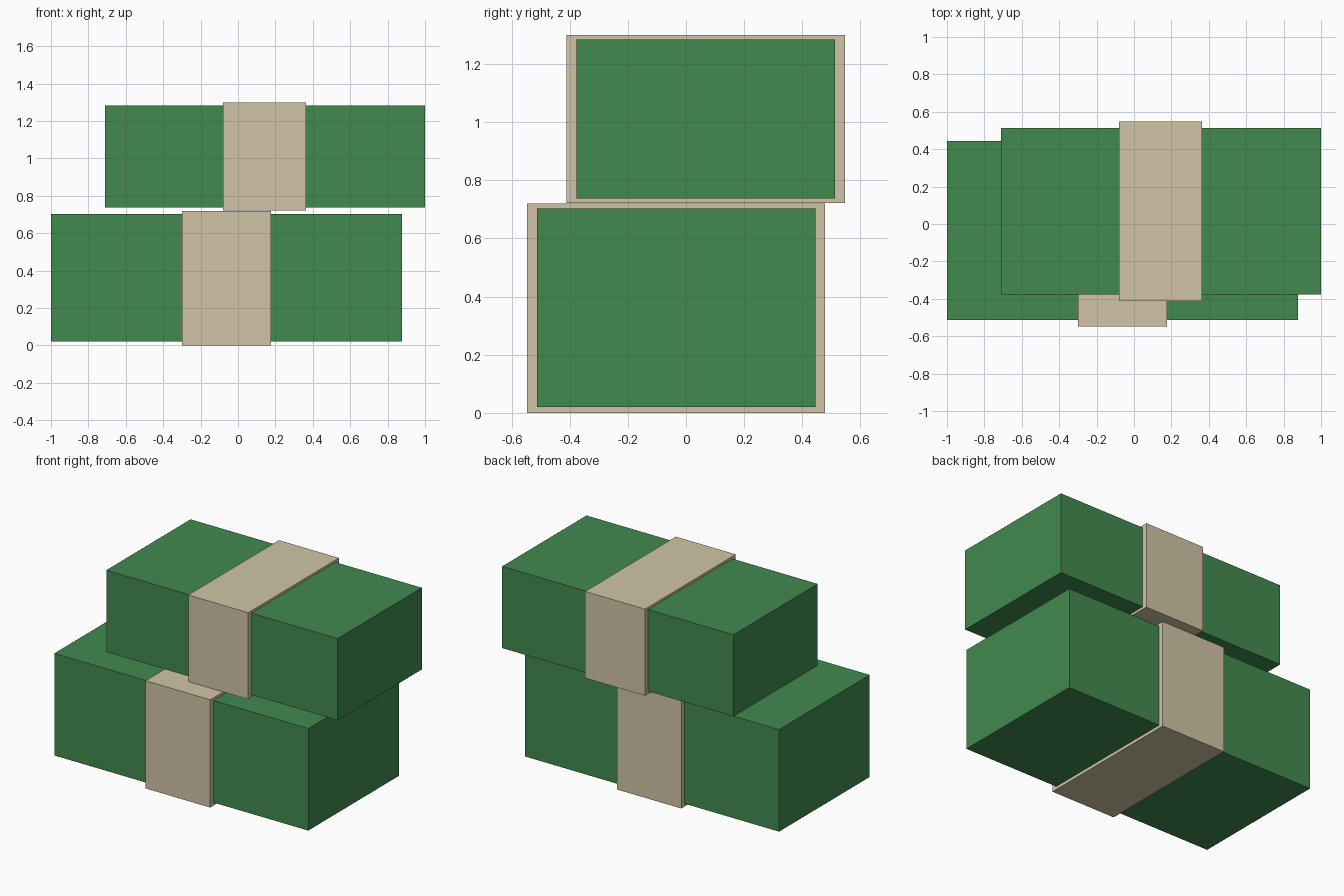
import bpy
from mathutils import Vector

if "Cube" in bpy.data.objects:
    bpy.data.objects.remove(bpy.data.objects["Cube"])


def material(name, color):
    mat = bpy.data.materials.new(name)
    mat.diffuse_color = (*color, 1)
    mat.use_nodes = True
    mat.node_tree.nodes["Principled BSDF"].inputs["Base Color"].default_value = mat.diffuse_color
    return mat


def box(name, low, high, mat):
    low, high = Vector(low), Vector(high)
    bpy.ops.mesh.primitive_cube_add(size=1, location=(low + high) / 2)
    obj = bpy.context.object
    obj.name = name
    obj.scale = high - low
    bpy.ops.object.transform_apply(location=False, rotation=False, scale=True)
    obj.data.materials.append(mat)


green = material("green_paper", (0.054, 0.254, 0.078))
beige = material("beige_band", (0.64, 0.56, 0.38))

# Lower bundle with its paper band
box("lower_bundle", (-1.0, -0.512, 0.02), (0.878, 0.445, 0.702), green)
box("lower_band", (-0.30, -0.547, 0.0), (0.177, 0.478, 0.72), beige)

# Upper bundle, shifted to the back right, with its paper band
box("upper_bundle", (-0.71, -0.377, 0.738), (1.0, 0.513, 1.284), green)
box("upper_band", (-0.08, -0.411, 0.721), (0.363, 0.547, 1.30), beige)
